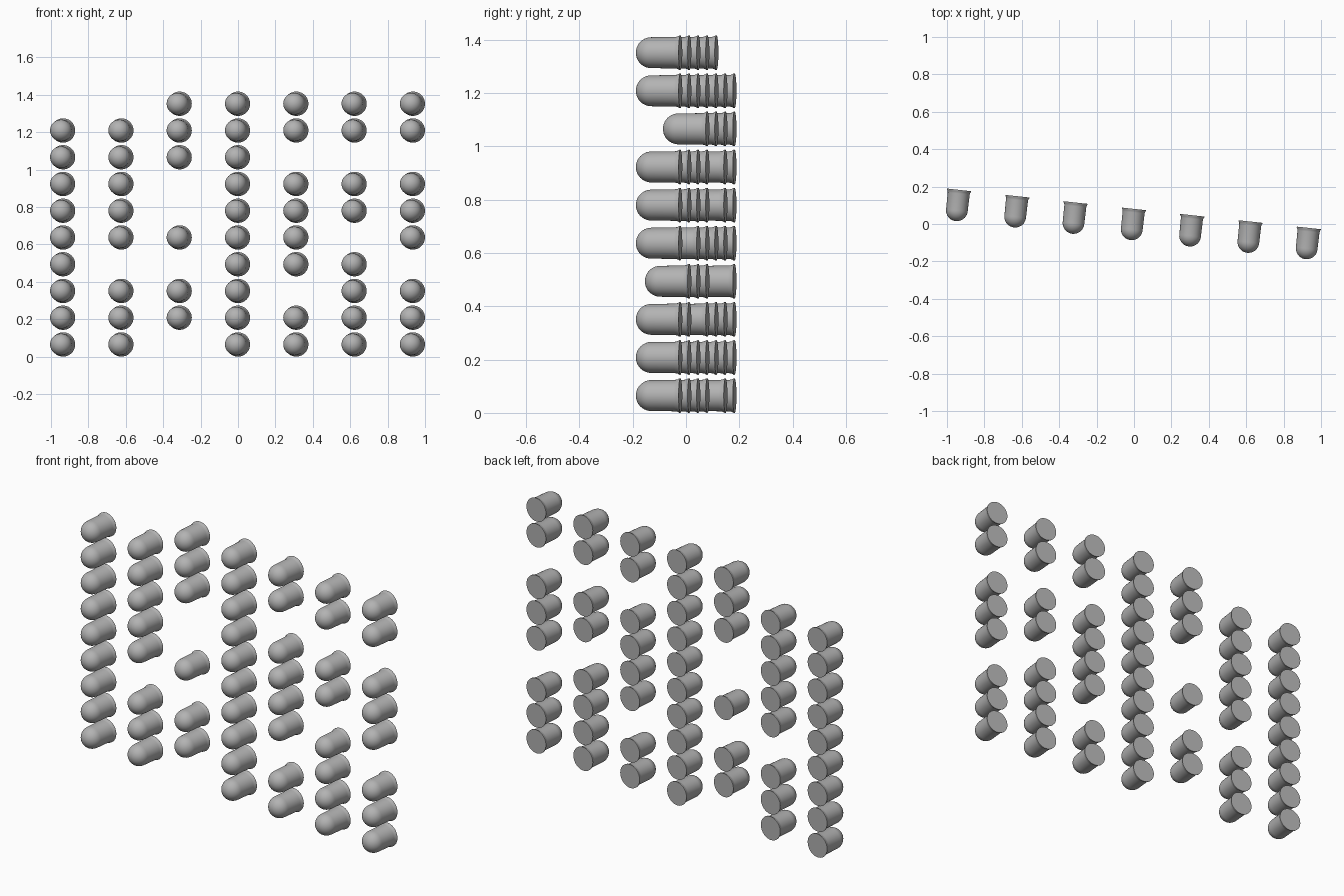
import bpy, bmesh, math
from mathutils import Matrix

cube = bpy.data.objects.get("Cube")
if cube:
    bpy.data.objects.remove(cube, do_unlink=True)

# Single plain grey
grey = bpy.data.materials.new("plain_grey")
grey.use_nodes = True
colour = (0.45, 0.45, 0.45, 1)
grey.diffuse_color = colour
grey.node_tree.nodes["Principled BSDF"].inputs["Base Color"].default_value = colour

LENGTH, RADIUS, RIM = 0.168, 0.058, 0.065
TILT = math.radians(-6.2)
PITCH_X, PITCH_Y, PITCH_Z = 0.3117, -0.0339, 0.143
SEGMENTS, DOME_STEPS = 40, 10


def peg_mesh():
    """Round-nosed peg pointing to -y, with a flared rim and flat back at y = 0."""
    nose = -LENGTH + RADIUS
    profile = []
    for i in range(DOME_STEPS + 1):
        a = math.pi / 2 * i / DOME_STEPS
        profile.append((RADIUS * math.sin(a), nose - RADIUS * math.cos(a)))
    profile += [(RADIUS + 0.001, -0.02), (RADIUS + 0.003, -0.01),
                (RIM, -0.004), (RIM, 0), (0, 0)]
    bm = bmesh.new()
    verts = [bm.verts.new((r, y, 0)) for r, y in profile]
    edges = [bm.edges.new(pair) for pair in zip(verts, verts[1:])]
    bmesh.ops.spin(bm, geom=verts + edges, cent=(0, 0, 0), axis=(0, 1, 0),
                   angle=math.tau, steps=SEGMENTS)
    bmesh.ops.remove_doubles(bm, verts=bm.verts[:], dist=0.0001)
    bmesh.ops.recalc_face_normals(bm, faces=bm.faces[:])
    bmesh.ops.rotate(bm, verts=bm.verts[:], matrix=Matrix.Rotation(TILT, 3, "Z"))
    mesh = bpy.data.meshes.new("peg")
    bm.to_mesh(mesh)
    bm.free()
    mesh.materials.append(grey)
    return mesh


# Rows left empty in each column, counted from the bottom
gaps = [{9}, {3, 9}, {0, 3, 5, 6}, set(), {2, 7}, {4, 7}, {3, 7}]
mesh = peg_mesh()
pegs = []
for col, empty in enumerate(gaps):
    for row in range(10):
        if row in empty:
            continue
        peg = bpy.data.objects.new(f"peg_column_{col + 1}_row_{row + 1}", mesh)
        peg.location = ((col - 3) * PITCH_X, 0.1825 + col * PITCH_Y, RIM + row * PITCH_Z)
        bpy.context.collection.objects.link(peg)
        pegs.append(peg)

# Smooth sides with a crisp back edge (mesh is shared by all pegs)
bpy.ops.object.select_all(action="DESELECT")
pegs[0].select_set(True)
bpy.context.view_layer.objects.active = pegs[0]
bpy.ops.object.shade_smooth_by_angle(angle=math.radians(50))
